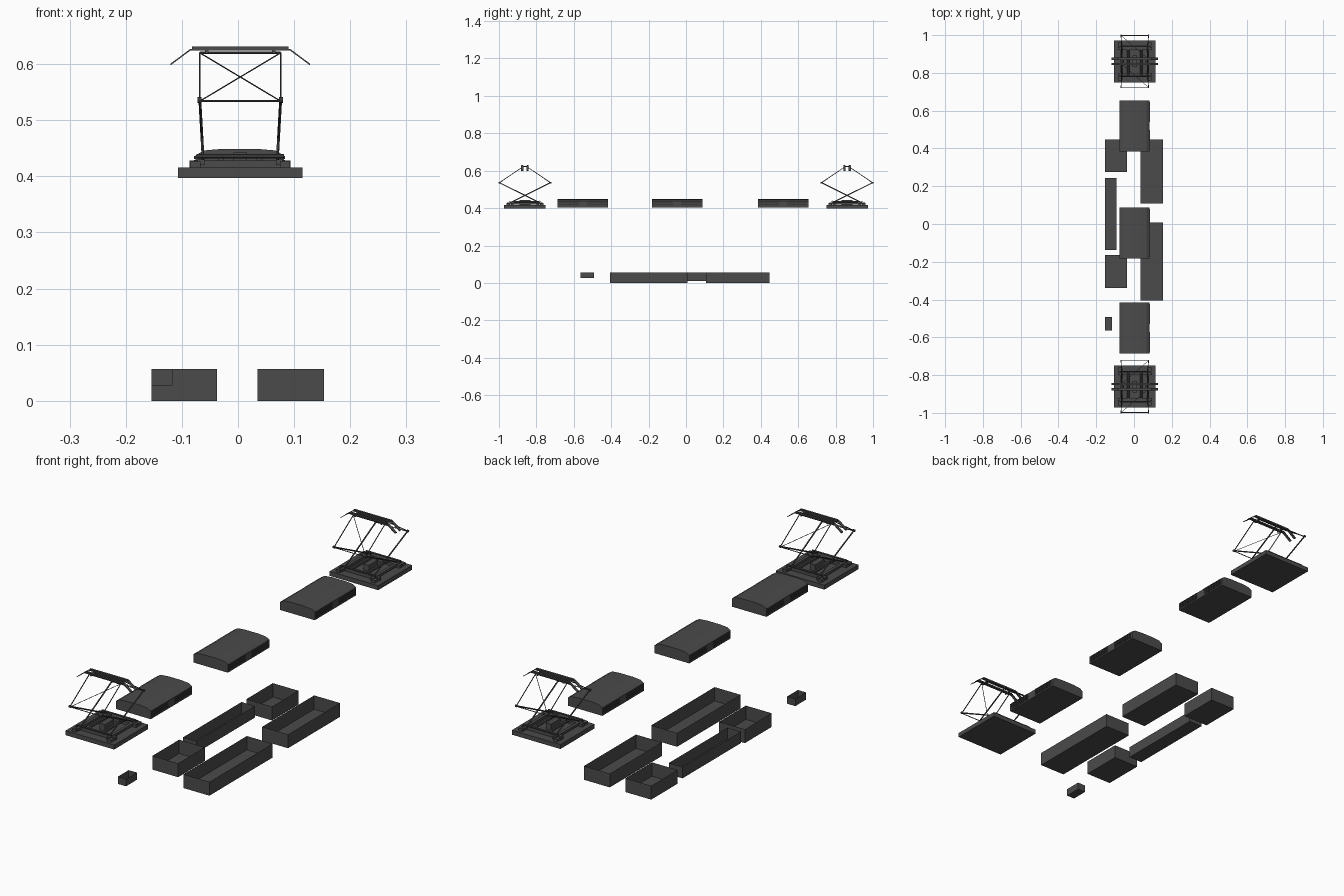
import bpy, bmesh, math
from mathutils import Vector

if "Cube" in bpy.data.objects:
    bpy.data.objects.remove(bpy.data.objects["Cube"])


def material(name, v):
    m = bpy.data.materials.new(name)
    m.diffuse_color = (v, v, v, 1)
    m.use_nodes = True
    m.node_tree.nodes["Principled BSDF"].inputs["Base Color"].default_value = m.diffuse_color
    return m


GREY = material("dark grey", 0.07)
VENT = material("vent grey", 0.045)


def finish(bm, name, mat):
    bmesh.ops.recalc_face_normals(bm, faces=bm.faces[:])
    me = bpy.data.meshes.new(name)
    bm.to_mesh(me)
    bm.free()
    ob = bpy.data.objects.new(name, me)
    me.materials.append(mat)
    bpy.context.collection.objects.link(ob)
    return ob


def add_box(bm, x0, x1, y0, y1, z0, z1):
    vs = bmesh.ops.create_cube(bm, size=1)["verts"]
    for v in vs:
        v.co = Vector((x1 if v.co.x > 0 else x0, y1 if v.co.y > 0 else y0, z1 if v.co.z > 0 else z0))
    return vs


def add_rod(bm, a, b, r, sides=6):
    a, b = Vector(a), Vector(b)
    d = b - a
    vs = bmesh.ops.create_cone(bm, cap_ends=True, segments=sides, radius1=r, radius2=r, depth=d.length)["verts"]
    q = d.to_track_quat('Z', 'Y')
    for v in vs:
        v.co = q @ v.co + (a + b) / 2


def add_prism(bm, profile, axis, lo, hi):
    """Extrude a closed profile (u, z) along x or y."""
    place = (lambda u, z, t: (t, u, z)) if axis == 'x' else (lambda u, z, t: (u, t, z))
    f = bm.faces.new([bm.verts.new(place(u, z, lo)) for u, z in profile])
    ext = bmesh.ops.extrude_face_region(bm, geom=[f])["geom"]
    step = Vector(place(0, 0, hi - lo))
    bmesh.ops.translate(bm, verts=[g for g in ext if isinstance(g, bmesh.types.BMVert)], vec=step)


# Underfloor equipment boxes, open at the top
BOXES = [(-.154, -.037, .275, .447, 0, .057), (.035, .153, .108, .447, 0, .057),
         (-.154, -.092, -.138, .243, .01, .057), (-.154, -.037, -.338, -.164, 0, .057),
         (.035, .153, -.405, .008, 0, .057), (-.154, -.117, -.563, -.493, .027, .057)]
for i, dims in enumerate(BOXES):
    bm = bmesh.new()
    add_box(bm, *dims)
    bm.normal_update()
    bmesh.ops.delete(bm, geom=[f for f in bm.faces if f.normal.z > .9], context='FACES_ONLY')
    finish(bm, f"underfloor_box_{i + 1}", GREY)

# Roof air conditioners with louvred side vents
CX = .003
for i, cy in enumerate((-.551, -.048, .519)):
    half = [(.079, .404), (.079, .437), (.064, .446), (.03, .449)]
    prof = [(CX + x, z) for x, z in half] + [(CX - x, z) for x, z in reversed(half)]
    bm = bmesh.new()
    add_prism(bm, prof, 'y', cy - .135, cy + .135)
    finish(bm, f"roof_cooling_unit_{i + 1}", GREY)
    bm = bmesh.new()
    for s in (-1, 1):
        for e in (-1, 1):
            a, b = sorted((cy + e * .022, cy + e * .128))
            for k in range(4):
                z = .410 + k * .007
                x0, x1 = sorted((CX + s * .078, CX + s * .081))
                add_box(bm, x0, x1, a, b, z, z + .005)
    finish(bm, f"cooling_unit_vents_{i + 1}", VENT)

# Pantographs
PX = .004
for side, label in ((-1, "front"), (1, "rear")):
    cy = side * .861
    P = lambda x, y, z: (PX + x, cy + side * y, z)

    # base plate
    bm = bmesh.new()
    add_box(bm, PX - .111, PX + .111, cy - .111, cy + .111, .397, .4155)
    finish(bm, f"{label}_pantograph_base", GREY)

    # base frame: side rails, cross rails, springs, feet and drive box
    bm = bmesh.new()
    for s in (-1, 1):
        x = PX + s * .07
        add_box(bm, x - .006, x + .006, cy - .095, cy + .095, .420, .430)
        y = cy + s * .068
        add_box(bm, PX - .09, PX + .09, y - .007, y + .007, .4155, .428)
        add_rod(bm, P(s * .034, -.075, .433), P(s * .034, .06, .433), .006, 8)
        add_rod(bm, P(-.078, s * .08, .436), P(.078, s * .08, .436), .004)
        for t in (-1, 1):
            fx, fy = PX + s * .08, cy + t * .09
            add_box(bm, fx - .009, fx + .009, fy - .01, fy + .01, .4155, .426)
    add_box(bm, PX - .012, PX + .012, cy - .03, cy + .03, .4155, .442)
    finish(bm, f"{label}_pantograph_frame", GREY)

    # folding arms: crossed lower arms, elbows, upper arms and diagonal braces
    bm = bmesh.new()
    for d in (-1, 1):
        for s in (-1, 1):
            knee = P(s * .072, d * .137, .536)
            add_rod(bm, P(s * .066, -d * .08, .428), knee, .0028)
            add_rod(bm, knee, P(s * .072, d * .012, .62), .0018)
            add_rod(bm, P(s * .069, d * .137, .536), P(s * .076, d * .137, .536), .005, 8)
        add_rod(bm, P(-.074, d * .137, .534), P(.074, d * .137, .534), .0018)
        add_rod(bm, P(-.072, d * .012, .62), P(.072, d * .012, .62), .002)
        add_rod(bm, P(-d * .072, .137 * d, .534), P(d * .072, d * .012, .62), .0012)
    finish(bm, f"{label}_pantograph_arms", GREY)

    # collector head: two bent strips with sloping horns
    bm = bmesh.new()
    for d in (-1, 1):
        y = cy + d * .014
        top = [(-.124, .601), (-.089, .627), (.089, .627), (.124, .601)]
        prof = [(PX + x, z) for x, z in top] + [(PX + x, z - .003) for x, z in reversed(top)]
        add_prism(bm, prof, 'y', y - .006, y + .006)
        add_box(bm, PX - .086, PX + .086, y - .004, y + .004, .627, .631)
    for s in (-1, 1):
        x = PX + s * .06
        add_box(bm, x - .003, x + .003, cy - .02, cy + .02, .619, .625)
    finish(bm, f"{label}_pantograph_head", GREY)
